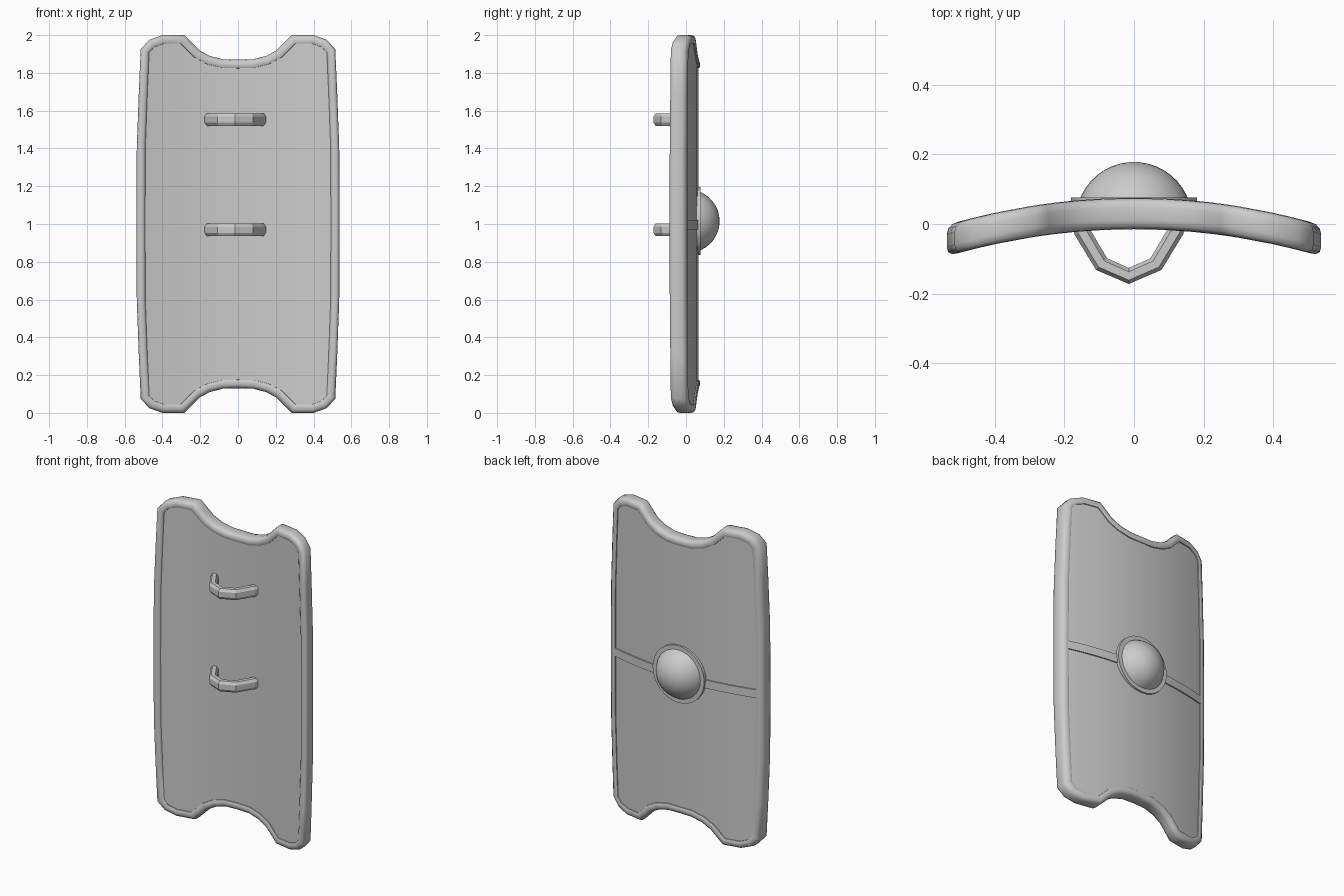
import bpy, bmesh, math
from mathutils import Vector

if "Cube" in bpy.data.objects:
    bpy.data.objects.remove(bpy.data.objects["Cube"])


def bow(x):
    # curved centre surface of the shield
    return 0.03 - 0.27 * x * x


def make_object(name, bm, angle=35):
    bmesh.ops.recalc_face_normals(bm, faces=bm.faces)
    me = bpy.data.meshes.new(name)
    bm.to_mesh(me)
    bm.free()
    ob = bpy.data.objects.new(name, me)
    bpy.context.collection.objects.link(ob)
    if angle:
        bpy.ops.object.select_all(action='DESELECT')
        bpy.context.view_layer.objects.active = ob
        ob.select_set(True)
        bpy.ops.object.shade_smooth_by_angle(angle=math.radians(angle))
    return ob


def loft(name, rings, loop=False, angle=35):
    bm = bmesh.new()
    vs = [[bm.verts.new(p) for p in r] for r in rings]
    n = len(rings[0])
    for i in range(len(vs) if loop else len(vs) - 1):
        a, b = vs[i], vs[(i + 1) % len(vs)]
        for k in range(n):
            bm.faces.new((a[k], a[(k + 1) % n], b[(k + 1) % n], b[k]))
    if not loop:
        bm.faces.new(vs[0])
        bm.faces.new(vs[-1])
    return make_object(name, bm, angle)


# outline: one quarter, mirrored to all four
quarter = [(0, 1.87), (0.08, 1.872), (0.15, 1.89), (0.205, 1.92), (0.245, 1.96),
           (0.285, 2.0), (0.40, 2.0), (0.47, 1.975), (0.515, 1.925),
           (0.525, 1.70), (0.536, 1.40), (0.537, 1.0)]
right = quarter + [(x, 2 - z) for x, z in quarter[-2::-1]]
outline = [Vector(p) for p in right + [(-x, z) for x, z in right[-2:0:-1]]]
count = len(outline)


def inset(d):
    out = []
    for i, p in enumerate(outline):
        a = (p - outline[i - 1]).normalized()
        b = (outline[(i + 1) % count] - p).normalized()
        na, nb = Vector((a.y, -a.x)), Vector((b.y, -b.x))
        m = (na + nb) / (1 + na.dot(nb))
        out.append(p + m * d)
    return out


# rim: rounded section swept round the outline
section = [(0.046, -0.030), (0.045, -0.040), (0.034, -0.045), (0.016, -0.043),
           (0.004, -0.034), (0, -0.018), (0, 0.018), (0.004, 0.034),
           (0.016, 0.043), (0.034, 0.045), (0.045, 0.040), (0.046, 0.030)]
layers = [inset(d) for d, _ in section]
loft("rim", [[(layers[k][i].x, bow(layers[k][i].x) + section[k][1], layers[k][i].y)
              for k in range(len(section))] for i in range(count)], loop=True, angle=50)

# panel: vertical columns, thinner than the rim
half = [(p.x, p.y) for p in inset(0.03)[:len(quarter)]]
cols = [(-x, z) for x, z in half[:0:-1]] + half
t = 0.034
loft("panel", [[(x, bow(x) - t, z), (x, bow(x) - t, 2 - z),
                (x, bow(x) + t, 2 - z), (x, bow(x) + t, z)] for x, z in cols])

# crossing straps on the back
xs = [-0.5 + i / 16 for i in range(17)]
loft("horizontal_strap", [[(x, bow(x) + y, z) for y, z in
                           ((0.02, 0.97), (0.042, 0.97), (0.042, 1.022), (0.02, 1.022))]
                          for x in xs])
loft("vertical_strap", [[(-0.028, 0.04, z), (0.028, 0.04, z),
                         (0.028, 0.0655, z), (-0.028, 0.0655, z)] for z in (0.16, 1.85)])

# boss flange
bm = bmesh.new()
bmesh.ops.create_cone(bm, cap_ends=True, segments=32, radius1=0.18, radius2=0.18, depth=0.025)
flange = make_object("boss_flange", bm)
flange.rotation_euler.x = math.pi / 2
flange.location = (0, 0.0635, 1.015)

# boss dome: spherical cap
R, yc = 0.167, 0.011
rings = []
for j in range(11):
    a = math.radians(5 + j * 8.5)
    rings.append([(R * math.cos(2 * math.pi * k / 32) * math.sin(a), yc + R * math.cos(a),
                   1.015 + R * math.sin(2 * math.pi * k / 32) * math.sin(a)) for k in range(32)])
dome = [r for r in rings if r[0][1] > 0.055]
loft("boss_dome", dome)

# handles: octagonal bar along an angular path
path = [Vector(p) for p in ((-0.163, 0.02), (-0.15, -0.02), (-0.093, -0.115), (-0.015, -0.149),
                            (0.063, -0.115), (0.12, -0.02), (0.133, 0.02))]
octagon = [(0.023, 0.016), (0.012, 0.033), (-0.012, 0.033), (-0.023, 0.016),
           (-0.023, -0.016), (-0.012, -0.033), (0.012, -0.033), (0.023, -0.016)]
for name, zc in (("upper_handle", 1.553), ("lower_handle", 0.969)):
    rings = []
    for i, p in enumerate(path):
        d = (path[min(i + 1, len(path) - 1)] - path[max(i - 1, 0)]).normalized()
        n = Vector((d.y, -d.x))
        rings.append([(p.x + n.x * u, p.y + n.y * u, zc + w) for u, w in octagon])
    loft(name, rings, angle=0)
